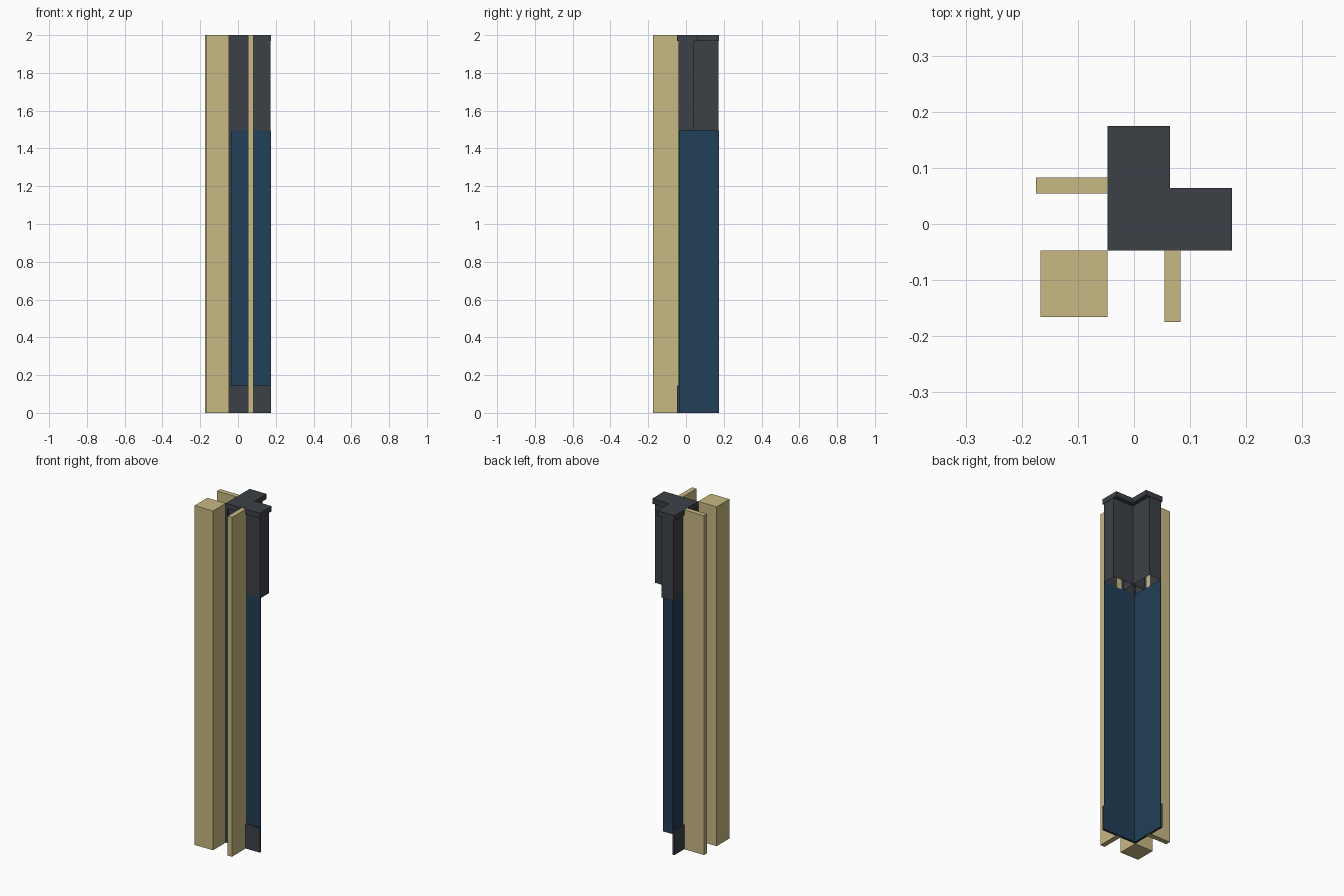
import bpy
import bmesh

cube = bpy.data.objects.get("Cube")
if cube:
    bpy.data.objects.remove(cube, do_unlink=True)


def material(name, rgb):
    mat = bpy.data.materials.new(name)
    mat.use_nodes = True
    color = (*rgb, 1)
    mat.diffuse_color = color
    mat.node_tree.nodes["Principled BSDF"].inputs["Base Color"].default_value = color
    return mat


TAN = material("tan", (0.58, 0.485, 0.225))
DARK = material("dark grey", (0.045, 0.051, 0.062))
BLUE = material("navy blue", (0.016, 0.05, 0.098))


def prism(name, profile, z0, z1, mat, open_bottom=False):
    """Extrude a counter-clockwise plan outline from z0 up to z1."""
    bm = bmesh.new()
    low = [bm.verts.new((x, y, z0)) for x, y in profile]
    high = [bm.verts.new((x, y, z1)) for x, y in profile]
    n = len(profile)
    for i in range(n):
        j = (i + 1) % n
        bm.faces.new((low[i], low[j], high[j], high[i]))
    bm.faces.new(high)
    if not open_bottom:
        bm.faces.new(low[::-1])
    mesh = bpy.data.meshes.new(name)
    bm.to_mesh(mesh)
    bm.free()
    mesh.materials.append(mat)
    obj = bpy.data.objects.new(name, mesh)
    bpy.context.collection.objects.link(obj)
    return obj


def box(x0, x1, y0, y1):
    return [(x0, y0), (x1, y0), (x1, y1), (x0, y1)]


def swap(profile):
    """Mirror a plan outline across the diagonal, keeping its winding."""
    return [(y, x) for x, y in reversed(profile)]


def angle(start, inner, end):
    """L-shaped outline with arms toward +x and +y."""
    return [(start, start), (end, start), (end, inner),
            (inner, inner), (inner, end), (start, end)]


END = 0.175
OUT = -0.047

# Square corner post
prism("corner_post", box(-0.167, OUT, -0.166, OUT), 0, 2, TAN)

# Parts repeated on the front and the side
fin = box(0.054, 0.083, -END, -0.039)
base = box(OUT, END, OUT, -0.038)
divider = box(0.038, 0.04, -0.038, 0.038)
for side, flip in (("front", False), ("side", True)):
    def plan(p):
        return swap(p) if flip else p
    prism(side + "_fin", plan(fin), 0, 1.9995, TAN)
    prism(side + "_base_plate", plan(base), 0, 0.145, DARK)
    prism(side + "_housing_divider", plan(divider), 1.495, 1.96, DARK)

# Thin angled panel and the strip over its outer corner
prism("angled_panel", angle(-0.039, -0.035, END - 0.001), 0.001, 1.495, BLUE)
prism("corner_strip", box(OUT, -0.034, OUT, -0.034), 0.002, 1.98, DARK)

# Upper housing, open below, and its cap
prism("upper_housing", angle(-0.04, 0.04, END - 0.002), 1.495, 1.97, DARK, True)
prism("top_cap", angle(OUT, 0.064, END), 1.97, 2, DARK)
